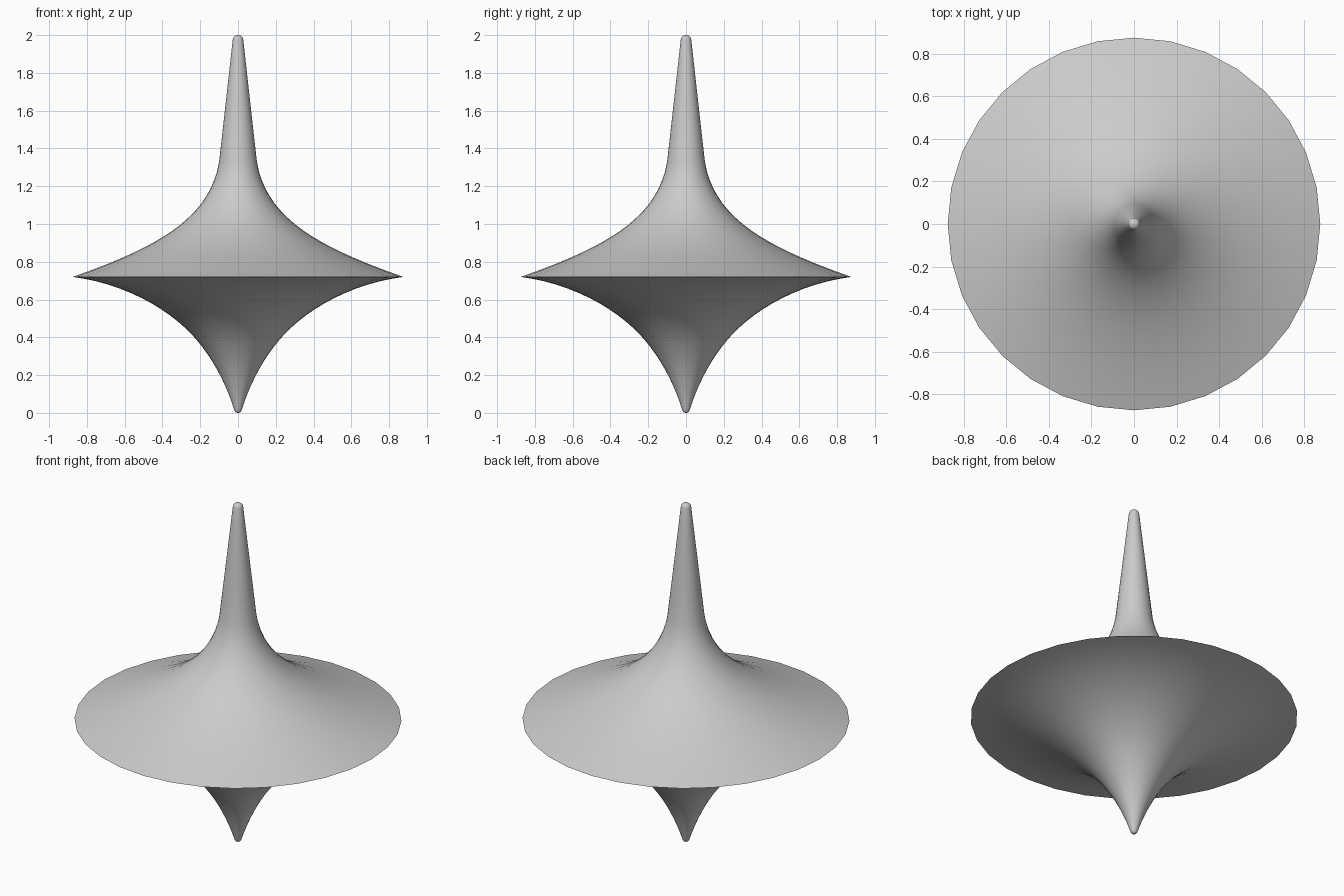
import bpy
import bmesh
import math
from mathutils import Vector
from mathutils.geometry import interpolate_bezier

SIDES = 32

cube = bpy.data.objects.get("Cube")
if cube:
    bpy.data.objects.remove(cube, do_unlink=True)

# Plain grey finish
grey = bpy.data.materials.new("light_grey")
grey.use_nodes = True
colour = (0.6, 0.6, 0.6, 1)
grey.diffuse_color = colour
grey.node_tree.nodes["Principled BSDF"].inputs["Base Color"].default_value = colour


def curve(points, steps):
    """Sample one Bezier stretch of the profile, given as (radius, height)."""
    return interpolate_bezier(*[Vector((r, 0, z)) for r, z in points], steps)


# Profile from the bottom point, out to the rim, up to the rounded stem end
stretches = [
    curve([(0, 0), (0.012, 0), (0.018, 0.006), (0.021, 0.02)], 5),        # point
    curve([(0.021, 0.02), (0.07, 0.17), (0.14, 0.3), (0.24, 0.41)], 11),  # lower cone
    curve([(0.24, 0.41), (0.38, 0.56), (0.61, 0.685), (0.875, 0.72)], 13),  # underside
    curve([(0.875, 0.72), (0.45, 0.87), (0.15, 1.02), (0.1, 1.33)], 19),  # upper flare
    curve([(0.1, 1.33), (0.076, 1.54), (0.052, 1.76), (0.028, 1.975)], 6),  # stem
    curve([(0.028, 1.975), (0.026, 1.993), (0.015, 2), (0, 2)], 6),       # stem end
]
profile = stretches[0] + [p for s in stretches[1:] for p in s[1:]]

# Turn the profile round the upright axis
bm = bmesh.new()
verts = [bm.verts.new(p) for p in profile]
edges = [bm.edges.new(pair) for pair in zip(verts, verts[1:])]
bmesh.ops.spin(bm, geom=verts + edges, cent=(0, 0, 0), axis=(0, 0, 1),
               angle=math.tau, steps=SIDES, use_merge=False)
bmesh.ops.remove_doubles(bm, verts=bm.verts, dist=0.0005)
bmesh.ops.recalc_face_normals(bm, faces=bm.faces)
mesh = bpy.data.meshes.new("spinning_top")
bm.to_mesh(mesh)
bm.free()
mesh.materials.append(grey)

top = bpy.data.objects.new("spinning_top", mesh)
bpy.context.collection.objects.link(top)

# Smooth everywhere except the knife-edge rim
bpy.ops.object.select_all(action='DESELECT')
top.select_set(True)
bpy.context.view_layer.objects.active = top
bpy.ops.object.shade_smooth_by_angle(angle=math.radians(60))
